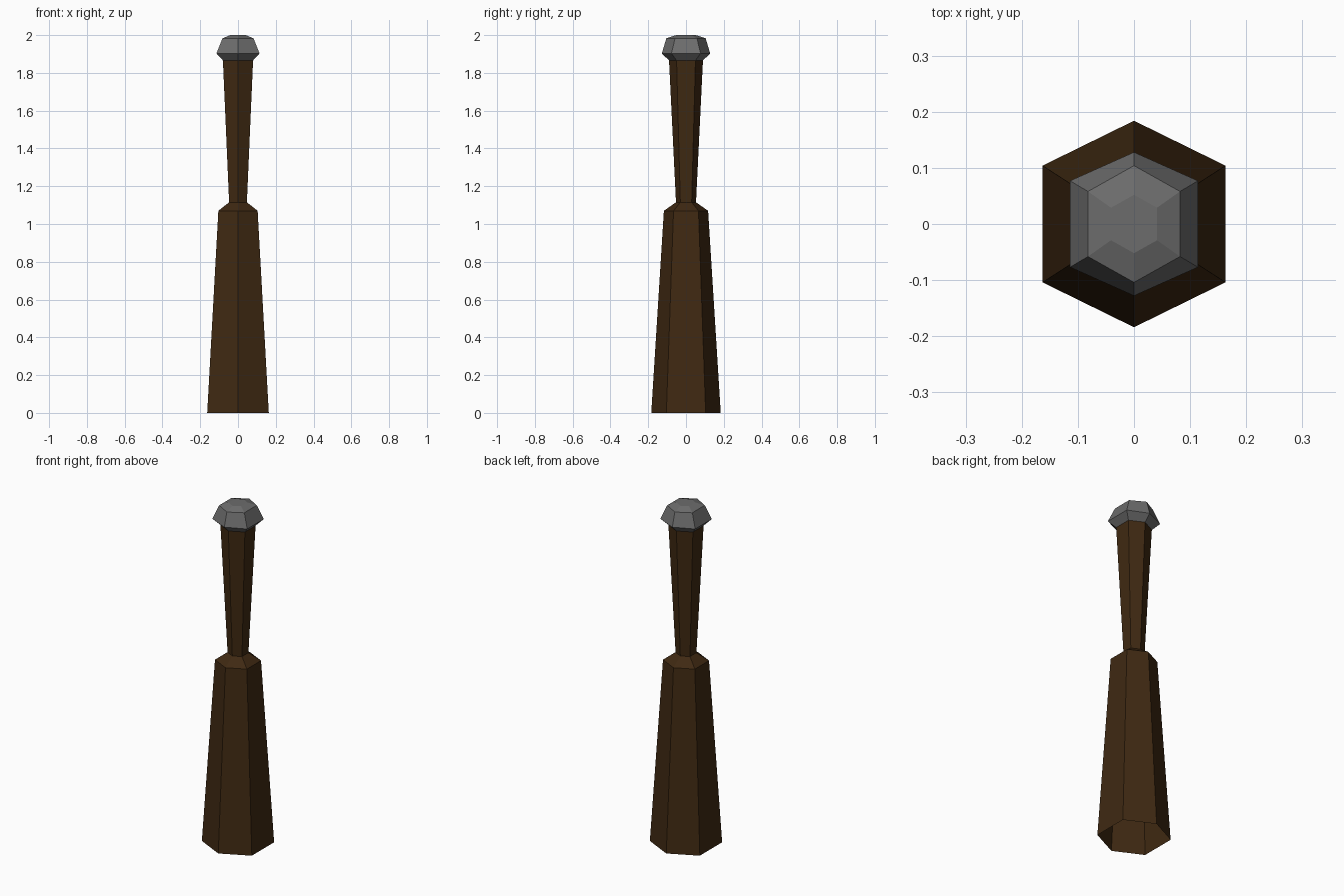
import bpy
import bmesh

cube = bpy.data.objects.get("Cube")
if cube:
    bpy.data.objects.remove(cube, do_unlink=True)


def make_material(name, rgb):
    color = (*rgb, 1.0)
    mat = bpy.data.materials.new(name)
    mat.diffuse_color = color
    mat.use_nodes = True
    bsdf = mat.node_tree.nodes["Principled BSDF"]
    bsdf.inputs["Base Color"].default_value = color
    bsdf.inputs["Roughness"].default_value = 0.9
    return mat


def hex_loft(name, rings, mat, cap_top=False):
    """Loft hexagonal rings (half width, side y, point y, z), corners on the y axis."""
    bm = bmesh.new()
    loops = []
    for hw, side, tip, z in rings:
        outline = [(hw, -side), (hw, side), (0, tip), (-hw, side), (-hw, -side), (0, -tip)]
        loops.append([bm.verts.new((x, y, z)) for x, y in outline])
    for low, high in zip(loops, loops[1:]):
        for i in range(6):
            j = (i + 1) % 6
            bm.faces.new((low[i], low[j], high[j], high[i]))
    if cap_top:
        bm.faces.new(loops[-1])
    mesh = bpy.data.meshes.new(name)
    bm.to_mesh(mesh)
    bm.free()
    mesh.materials.append(mat)
    obj = bpy.data.objects.new(name, mesh)
    bpy.context.collection.objects.link(obj)
    return obj


wood = make_material("dark brown wood", (0.05, 0.022, 0.006))
metal = make_material("grey metal", (0.15, 0.15, 0.15))

# Tapered body, open underneath, with a sloping shoulder
hex_loft("body", [
    (0.163, 0.104, 0.184, 0.0),
    (0.104, 0.066, 0.117, 1.07),
    (0.047, 0.03, 0.053, 1.115),
], wood)

# Neck flaring upward to the knob
hex_loft("neck", [
    (0.047, 0.03, 0.053, 1.115),
    (0.08, 0.05, 0.09, 1.87),
], wood)

# Faceted knob
hex_loft("knob", [
    (0.08, 0.05, 0.09, 1.866),
    (0.114, 0.077, 0.128, 1.903),
    (0.082, 0.058, 0.104, 1.983),
    (0.041, 0.029, 0.052, 2.0),
], metal, cap_top=True)
